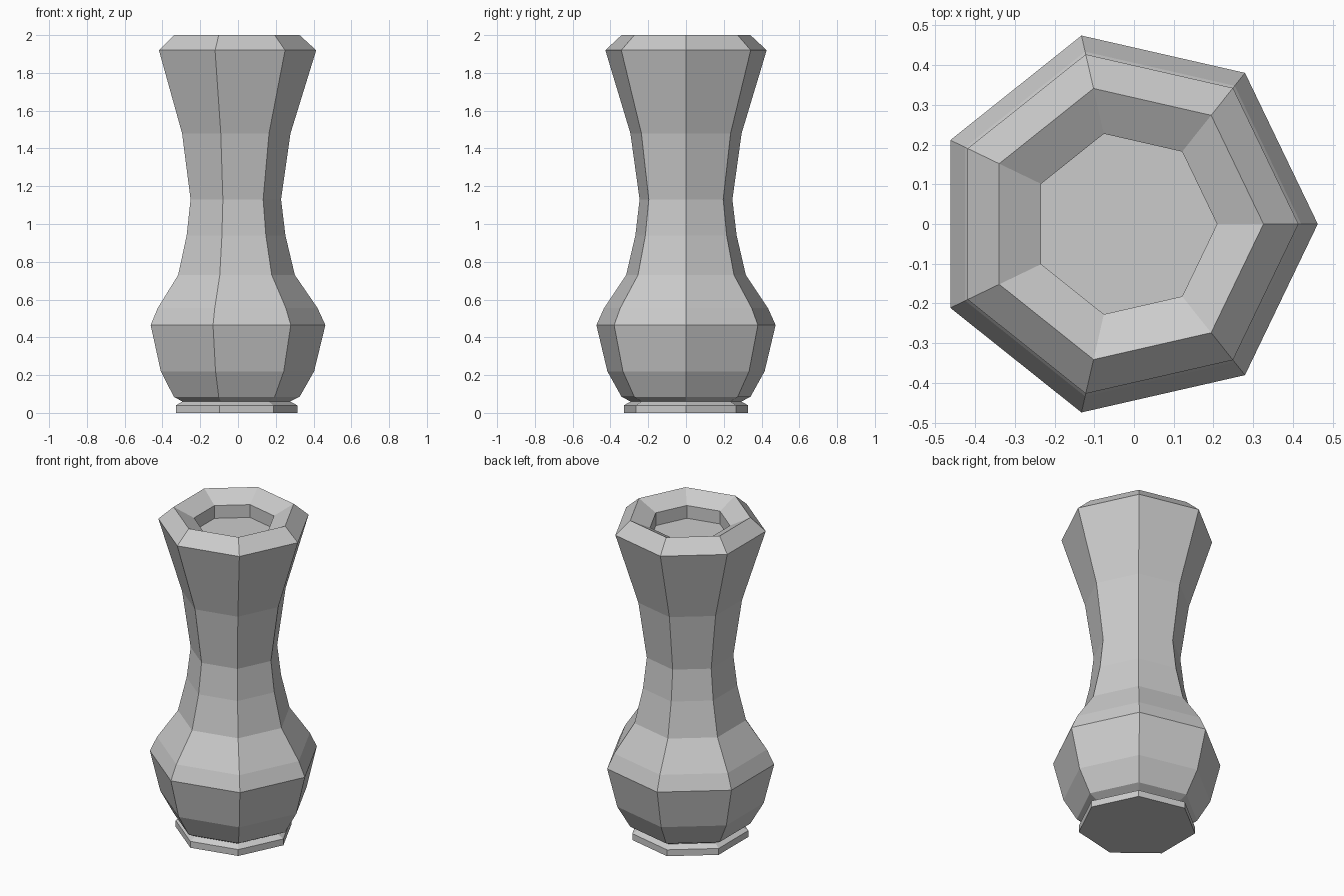
import bpy, bmesh
from math import cos, sin, tau

if "Cube" in bpy.data.objects:
    bpy.data.objects.remove(bpy.data.objects["Cube"])

SIDES = 7
AXIS_X = -0.024  # a heptagon's bounds are off-centre from its axis


def lathe(name, profile):
    """Seven-sided solid from (radius, height) pairs, capped at both ends."""
    bm = bmesh.new()
    rings = [[bm.verts.new((AXIS_X + r * cos(tau * i / SIDES),
                            r * sin(tau * i / SIDES), z))
              for i in range(SIDES)] for r, z in profile]
    for a, b in zip(rings, rings[1:]):
        for i in range(SIDES):
            j = (i + 1) % SIDES
            bm.faces.new((a[i], a[j], b[j], b[i]))
    bm.faces.new(rings[0][::-1])
    bm.faces.new(rings[-1])
    bmesh.ops.recalc_face_normals(bm, faces=bm.faces)
    mesh = bpy.data.meshes.new(name)
    bm.to_mesh(mesh)
    bm.free()
    obj = bpy.data.objects.new(name, mesh)
    bpy.context.collection.objects.link(obj)
    return obj


lathe("vase", [
    # foot
    (0.338, 0.0), (0.338, 0.04), (0.30, 0.06),
    # belly
    (0.35, 0.085), (0.427, 0.22), (0.4866, 0.465), (0.445, 0.555),
    # neck
    (0.325, 0.73), (0.275, 0.94), (0.252, 1.13), (0.302, 1.48),
    # rim
    (0.438, 1.92), (0.35, 2.0),
    # recessed mouth
    (0.233, 1.94), (0.233, 1.86),
])
